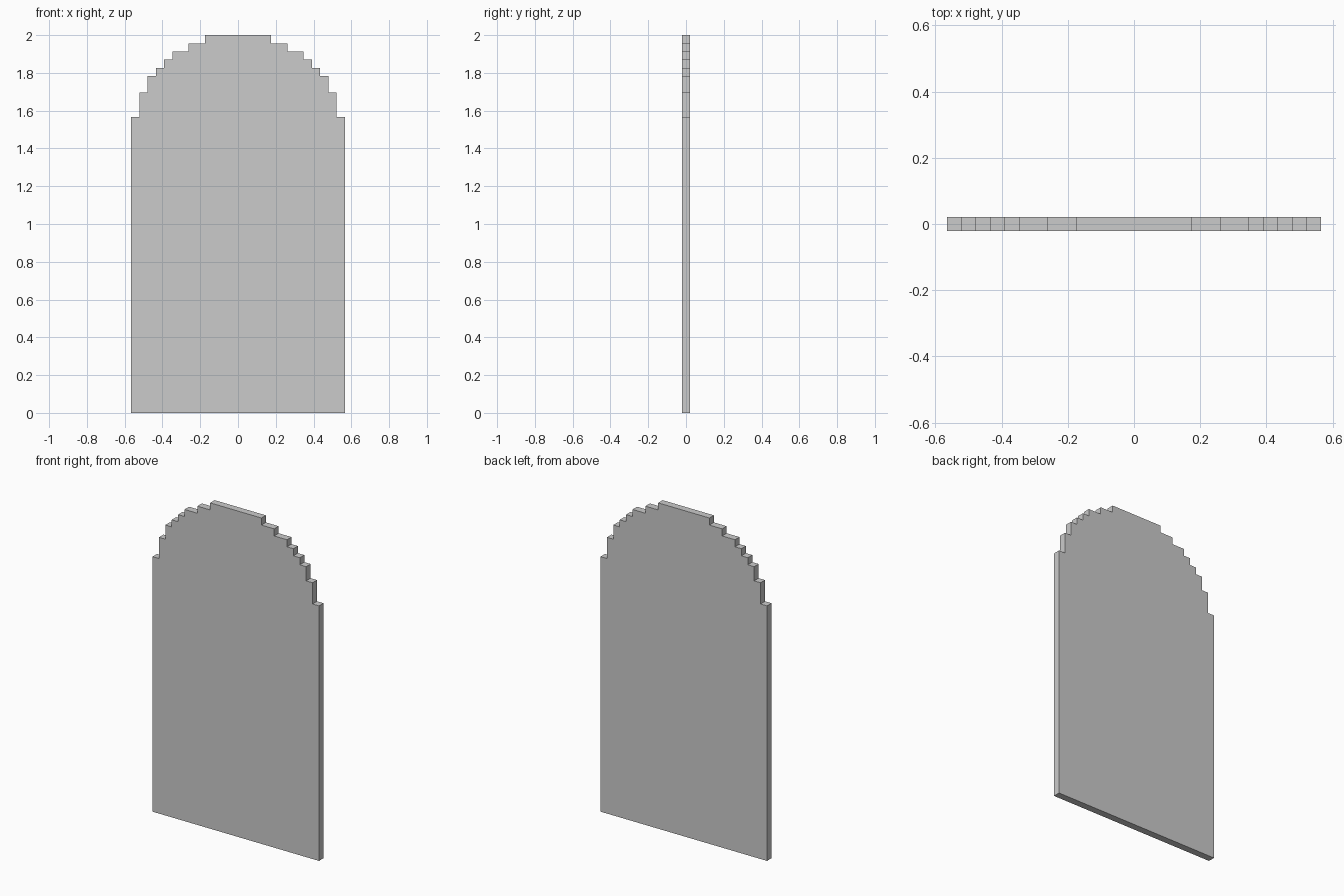
import bpy, bmesh

if "Cube" in bpy.data.objects:
    bpy.data.objects.remove(bpy.data.objects["Cube"])

U = 2 / 46          # one grid step of the stepped outline
THICKNESS = U

# Stepped arch: (half width, height) of each step in grid units, outside to top
STEPS = [(13, 36), (12, 39), (11, 41), (10, 42), (9, 43), (8, 44), (6, 45), (4, 46)]

# Right half of the outline, bottom to top
right = [(13, 0)]
for i, (w, h) in enumerate(STEPS):
    if i:
        right.append((w, STEPS[i - 1][1]))
    right.append((w, h))
outline = right + [(-x, z) for x, z in reversed(right)]

# Arched panel: extrude the outline through its thickness
bm = bmesh.new()
face = bm.faces.new([bm.verts.new((x * U, -THICKNESS / 2, z * U)) for x, z in outline])
extruded = bmesh.ops.extrude_face_region(bm, geom=[face])["geom"]
bmesh.ops.translate(bm, vec=(0, THICKNESS, 0),
                    verts=[v for v in extruded if isinstance(v, bmesh.types.BMVert)])
bmesh.ops.recalc_face_normals(bm, faces=bm.faces)

mesh = bpy.data.meshes.new("arched_panel")
bm.to_mesh(mesh)
bm.free()
bpy.context.collection.objects.link(bpy.data.objects.new("arched_panel", mesh))
